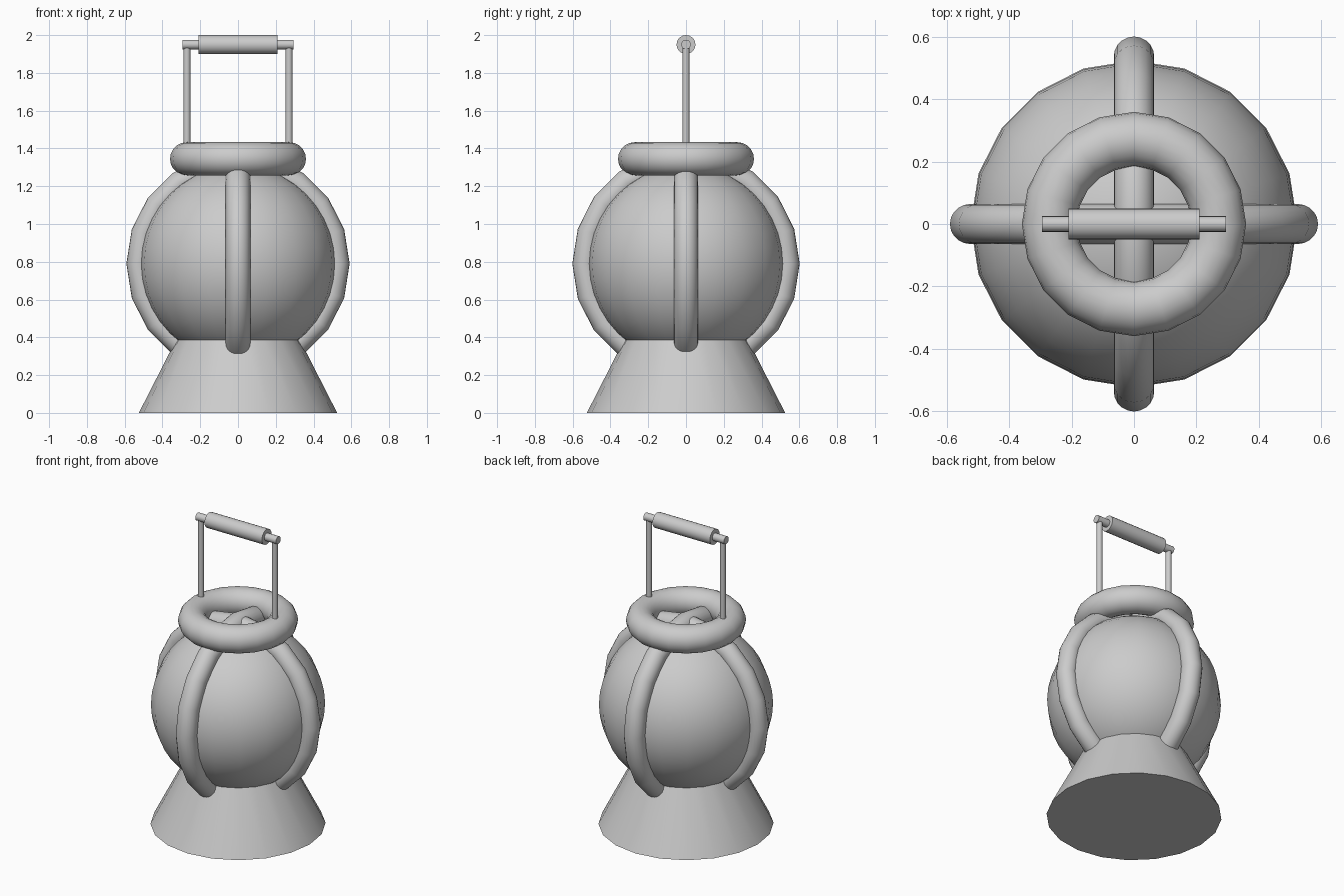
import bpy
from math import radians

cube = bpy.data.objects.get("Cube")
if cube:
    bpy.data.objects.remove(cube, do_unlink=True)

SIDES = 20
BODY_Z = 0.79
BAR_Z = 1.95

grey = bpy.data.materials.new("plain_grey")
grey.use_nodes = True
grey.diffuse_color = (0.6, 0.6, 0.6, 1)
grey.node_tree.nodes["Principled BSDF"].inputs["Base Color"].default_value = (0.6, 0.6, 0.6, 1)


def finish(name):
    obj = bpy.context.object
    obj.name = name
    obj.data.materials.append(grey)
    bpy.ops.object.shade_smooth_by_angle(angle=radians(40))
    return obj


def rod(name, radius, length, location, rotation=(0, 0, 0)):
    bpy.ops.mesh.primitive_cylinder_add(vertices=SIDES, radius=radius, depth=length,
                                        location=location, rotation=rotation)
    return finish(name)


def ring(name, major, minor, location, rotation=(0, 0, 0)):
    bpy.ops.mesh.primitive_torus_add(major_segments=SIDES, minor_segments=SIDES,
                                     major_radius=major, minor_radius=minor,
                                     location=location, rotation=rotation)
    return finish(name)


# Flared foot, its upper end hidden inside the globe
bpy.ops.mesh.primitive_cone_add(vertices=SIDES, radius1=0.525, radius2=0.27,
                                depth=0.5, location=(0, 0, 0.25))
finish("base")

# Round globe
bpy.ops.mesh.primitive_uv_sphere_add(segments=SIDES, ring_count=SIDES, radius=0.522,
                                     location=(0, 0, BODY_Z))
finish("globe")

# Two crossed guard hoops and the collar on top
ring("guard_hoop_side", 0.527, 0.064, (0, 0, BODY_Z), (radians(90), 0, 0))
ring("guard_hoop_front", 0.537, 0.065, (0, 0, BODY_Z), (0, radians(90), 0))
ring("top_collar", 0.272, 0.088, (0, 0, 1.345))

# Carrying handle
for side, x in (("left", 0.27), ("right", -0.27)):
    rod("handle_post_" + side, 0.018, 0.6, (x, 0, 1.65))
across = (0, radians(90), 0)
rod("handle_bar", 0.025, 0.59, (0, 0, BAR_Z), across)
rod("handle_grip", 0.05, 0.42, (0, 0, BAR_Z), across)
